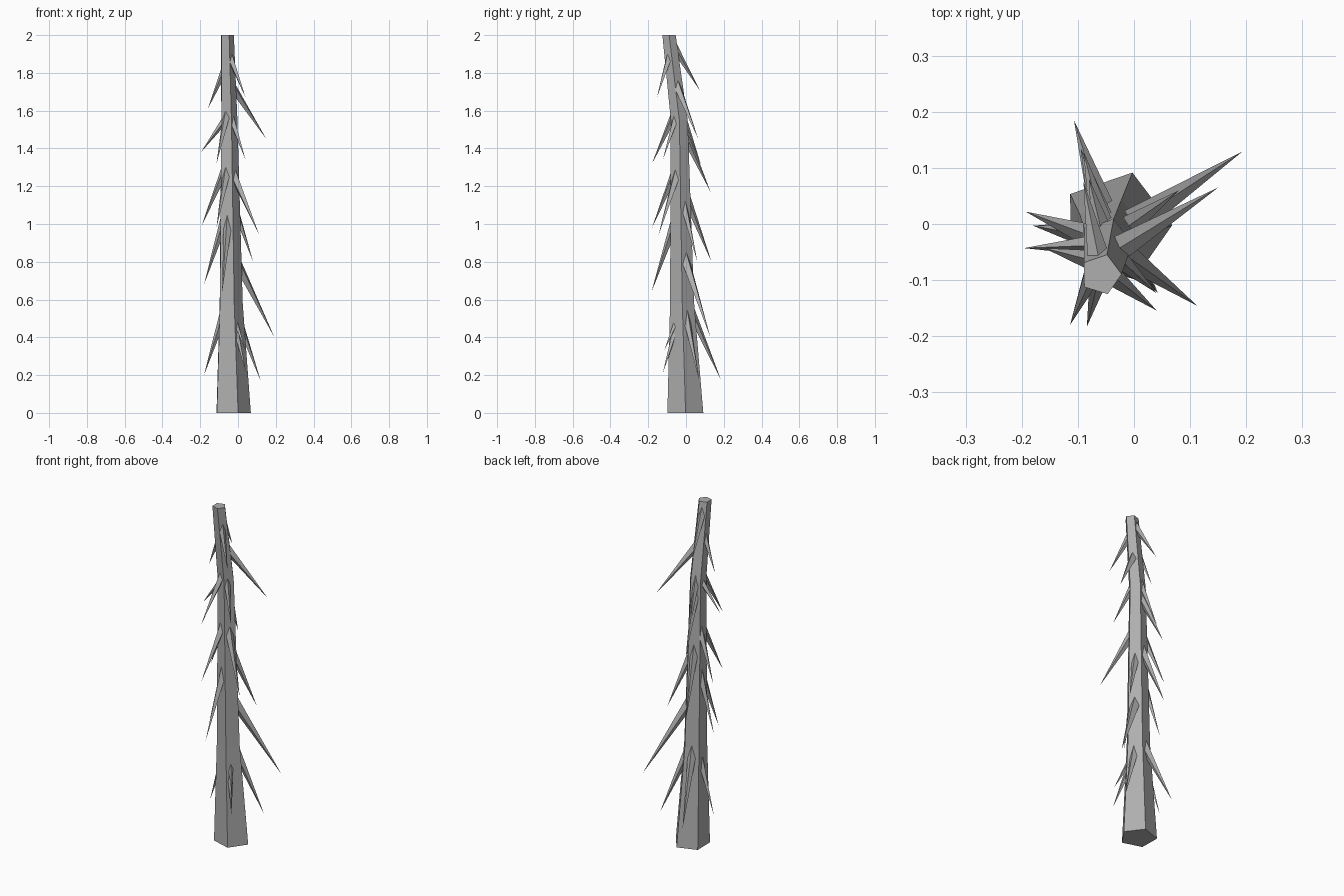
import bpy, bmesh, math
from mathutils import Vector

if "Cube" in bpy.data.objects:
    bpy.data.objects.remove(bpy.data.objects["Cube"])

# Trunk rings: centre x, centre y, z, radius
RINGS = [(-0.032, -0.004, 0.0, 0.1), (-0.042, -0.021, 0.58, 0.067),
         (-0.05, -0.036, 1.55, 0.047), (-0.059, -0.09, 2.0, 0.037)]
SIDES = 5
PHASE = math.radians(1)

# Dark grey bark
bark = bpy.data.materials.new("bark")
bark.diffuse_color = (0.43, 0.43, 0.43, 1)
bark.use_nodes = True
bark.node_tree.nodes["Principled BSDF"].inputs["Base Color"].default_value = bark.diffuse_color


def finish(name, bm):
    bmesh.ops.recalc_face_normals(bm, faces=bm.faces)
    mesh = bpy.data.meshes.new(name)
    bm.to_mesh(mesh)
    bm.free()
    mesh.materials.append(bark)
    obj = bpy.data.objects.new(name, mesh)
    bpy.context.collection.objects.link(obj)


def trunk_at(z):
    for a, b in zip(RINGS, RINGS[1:]):
        if z <= b[2]:
            t = (z - a[2]) / (b[2] - a[2])
            return Vector((a[0] + t * (b[0] - a[0]), a[1] + t * (b[1] - a[1]), z)), a[3] + t * (b[3] - a[3])


# Tapered, slightly bent five-sided trunk
bm = bmesh.new()
loops = []
for x, y, z, r in RINGS:
    loops.append([bm.verts.new((x + r * math.cos(PHASE + i * math.tau / SIDES),
                                y + r * math.sin(PHASE + i * math.tau / SIDES), z)) for i in range(SIDES)])
for lo, hi in zip(loops, loops[1:]):
    for i in range(SIDES):
        j = (i + 1) % SIDES
        bm.faces.new((lo[i], lo[j], hi[j], hi[i]))
bm.faces.new(loops[0][::-1])
bm.faces.new(loops[-1])
finish("trunk", bm)


# Drooping thorn: four-sided spike from inside the trunk to its tip
def thorn(name, tip, root_z):
    tip = Vector(tip)
    centre, r = trunk_at(root_z + 0.02)
    out = Vector((tip.x - centre.x, tip.y - centre.y, 0)).normalized()
    base = centre + out * r * 0.25
    axis = (tip - base).normalized()
    side = axis.cross(Vector((0, 0, 1))).normalized()
    up = side.cross(axis)
    w = 0.012 + 0.034 * (tip - base).length
    bm = bmesh.new()
    ring = [bm.verts.new(base + d * w) for d in (side, up, -side, -up)]
    point = bm.verts.new(tip)
    for i in range(4):
        bm.faces.new((ring[i], ring[(i + 1) % 4], point))
    bm.faces.new(ring[::-1])
    finish(name, bm)


# Thorn tips and the height where each leaves the trunk
THORNS = [
    ((0.193, 0.129, 0.40), 0.83), ((0.15, 0.065, 1.45), 1.73),
    ((0.04, -0.154, 1.67), 1.88), ((-0.16, -0.043, 1.61), 1.81),
    ((-0.196, -0.043, 1.38), 1.54), ((-0.114, -0.18, 1.32), 1.58),
    ((0.04, -0.123, 1.34), 1.56), ((-0.193, 0.022, 0.99), 1.29),
    ((-0.114, -0.18, 0.98), 1.29), ((-0.084, -0.183, 0.64), 1.04),
    ((-0.18, -0.003, 0.68), 1.04), ((-0.18, -0.003, 0.20), 0.56),
    ((0.043, -0.123, 0.21), 0.50), ((0.04, -0.115, 0.33), 0.51),
    ((0.113, -0.146, 0.94), 1.27), ((0.08, 0.06, 0.80), 1.12),
    ((0.12, 0.07, 0.17), 0.56), ((-0.09, 0.13, 1.17), 1.49),
    ((-0.09, 0.075, 1.705), 1.94), ((-0.08, 0.08, 1.31), 1.58),
    ((-0.095, 0.135, 0.80), 1.17), ((-0.107, 0.185, 0.175), 0.59),
]
for n, (tip, root_z) in enumerate(THORNS, 1):
    thorn(f"thorn_{n}", tip, root_z)
